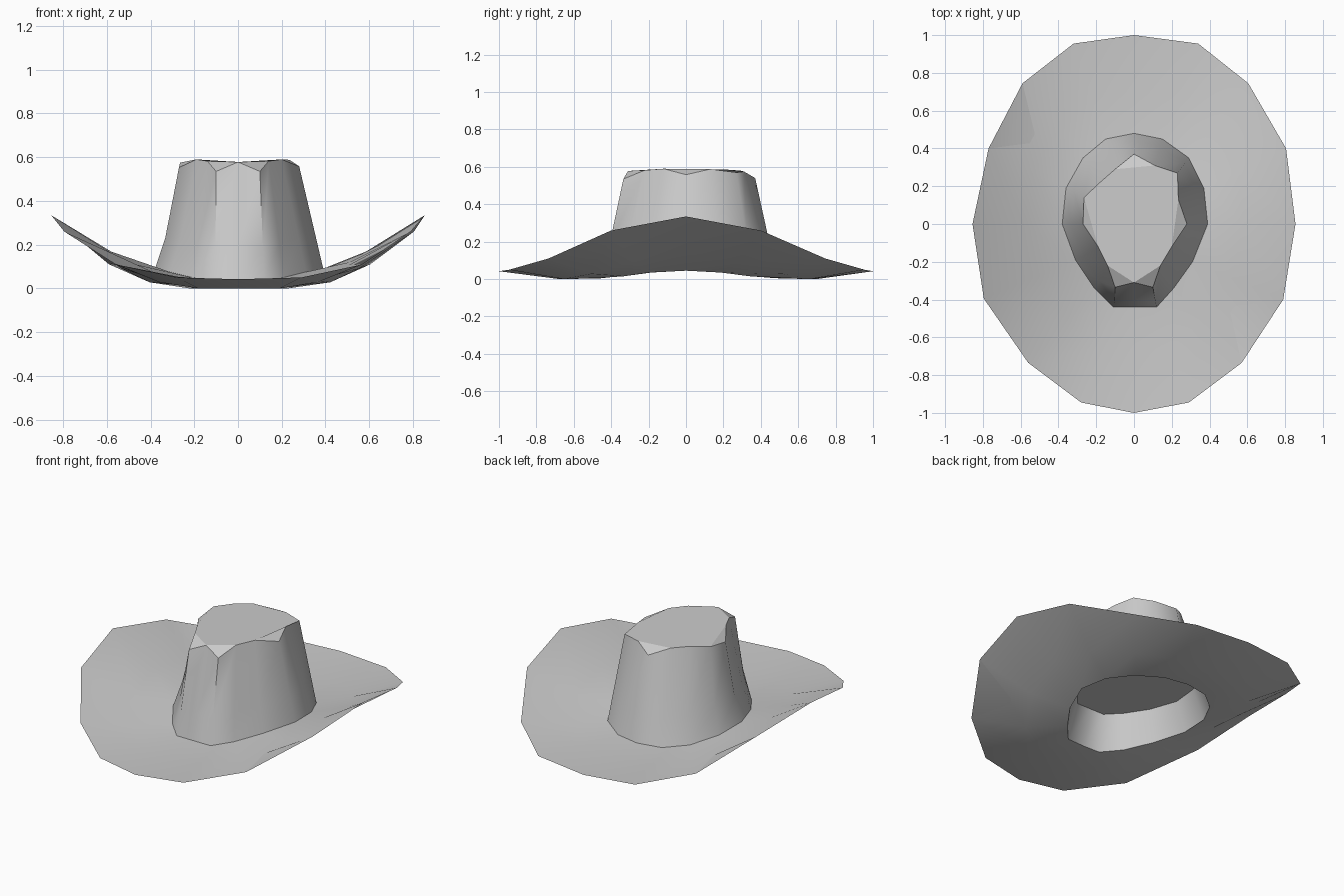
import bpy, bmesh

if "Cube" in bpy.data.objects:
    bpy.data.objects.remove(bpy.data.objects["Cube"])

# Rings run clockwise from the back (+y), 16 points each
brim_xy = [(0, 1), (.34, .955), (.605, .745), (.805, .4), (.855, 0), (.79, -.4), (.57, -.735), (.29, -.945),
           (0, -1), (-.28, -.945), (-.56, -.735), (-.795, -.395), (-.855, 0), (-.77, .4), (-.59, .745), (-.32, .955)]
base_xy = [(0, .48), (.15, .45), (.29, .35), (.37, .19), (.39, 0), (.31, -.2), (.21, -.34), (.12, -.44),
           (0, -.44), (-.11, -.44), (-.21, -.34), (-.31, -.19), (-.38, 0), (-.36, .19), (-.27, .35), (-.15, .45)]
rim = [(0, .37, .54), (.11, .31, .575), (.23, .27, .57), (.235, .13, .588), (.28, 0, .558), (.2, -.12, .59),
       (.14, -.22, .582), (.1, -.335, .535), (0, -.31, .578), (-.1, -.335, .535), (-.14, -.22, .582),
       (-.19, -.12, .59), (-.27, 0, .553), (-.265, .14, .575), (-.18, .22, .585), (-.1, .29, .58)]
NOTCHES = (0, 4, 7, 9, 12)

# Height of each ring from back/front (0) to the side (4)
OUTER_Z = (.042, .05, .11, .26, .335)
UNDER_MID_Z = (0, 0, .028, .09, .15)
UPPER_MID_Z = (.035, .035, .06, .12, .168)
HOLE_Z = (.005, .008, .015, .035, .045)
BASE_Z = (.04, .04, .05, .075, .09)


def ring(points, heights):
    # Replace heights with the symmetric table
    return [(p[0], p[1], heights[min(i % 8, 8 - i % 8)]) for i, p in enumerate(points)]


def blend(a, b, t):
    return [tuple(p + (q - p) * t for p, q in zip(u, v)) for u, v in zip(a, b)]


def finish(bm, name, smooth=True):
    mesh = bpy.data.meshes.new(name)
    bm.to_mesh(mesh)
    bm.free()
    obj = bpy.data.objects.new(name, mesh)
    bpy.context.collection.objects.link(obj)
    if smooth:
        bpy.ops.object.select_all(action='DESELECT')
        obj.select_set(True)
        bpy.context.view_layer.objects.active = obj
        bpy.ops.object.shade_smooth_by_angle(angle=1.0)


def loft(name, rings, cap=False):
    bm = bmesh.new()
    loops = [[bm.verts.new(p) for p in r] for r in rings]
    for a, b in zip(loops, loops[1:]):
        for i in range(16):
            j = (i + 1) % 16
            bm.faces.new((a[j], a[i], b[i], b[j]))
    if cap:
        bm.faces.new(loops[-1][::-1])
    finish(bm, name)


# Brim: upper and lower skins meet in a thin outer edge
outer = ring(brim_xy, OUTER_Z)
base = ring(base_xy, BASE_Z)
hole = ring([(x * .98, y * .98) for x, y in base_xy], HOLE_Z)
loft("brim_upper", [outer, ring(blend(base, outer, .42), UPPER_MID_Z), base])
loft("brim_lower", [hole, ring(blend(hole, outer, .43), UNDER_MID_Z), outer])

# Lining: shallow pocket for the head, closed inside the crown
pocket = [(x * .82, y * .85, .22) for x, y in base_xy]
loft("crown_lining", [pocket[::1], hole])
bm = bmesh.new()
bm.faces.new([bm.verts.new(p) for p in pocket])
finish(bm, "lining_roof", smooth=False)

# Crown wall: tapers up to a notched rim
waist = [(x * (.96 if x < 0 else 1), y, z) for x, y, z in blend(base, rim, .3)]
loft("crown_wall", [base, waist, rim])

# Crown top: flat panel with small sloping triangles at the notches
bm = bmesh.new()
v = [bm.verts.new(p) for p in rim]
bm.faces.new([v[i] for i in range(15, -1, -1) if i not in NOTCHES])
for i in NOTCHES:
    bm.faces.new((v[(i + 1) % 16], v[i], v[i - 1]))
finish(bm, "crown_top", smooth=False)
